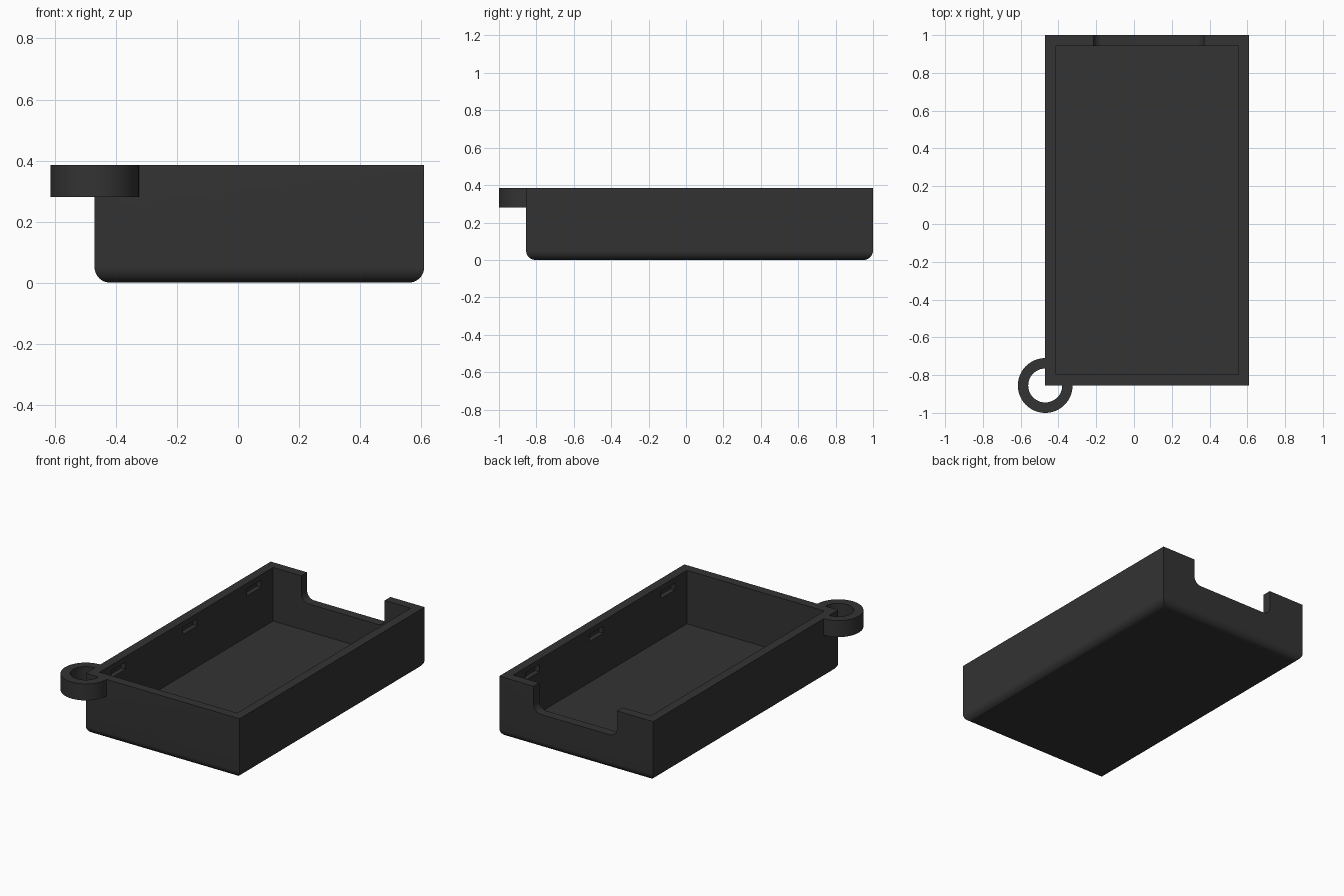
import bpy, bmesh, math

if "Cube" in bpy.data.objects:
    bpy.data.objects.remove(bpy.data.objects["Cube"])

X0, X1, Y0, Y1, H = -0.47, 0.61, -0.855, 1.0, 0.385   # outer tray
WALL, FLOOR, FILLET = 0.057, 0.045, 0.05

plastic = bpy.data.materials.new("charcoal plastic")
plastic.diffuse_color = (0.033, 0.033, 0.033, 1)
plastic.use_nodes = True
plastic.node_tree.nodes["Principled BSDF"].inputs["Base Color"].default_value = plastic.diffuse_color


def finish(bm, name):
    bmesh.ops.recalc_face_normals(bm, faces=bm.faces)
    me = bpy.data.meshes.new(name)
    bm.to_mesh(me)
    bm.free()
    ob = bpy.data.objects.new(name, me)
    bpy.context.collection.objects.link(ob)
    me.materials.append(plastic)
    return ob


def box(name, lo, hi, radius=0, pick=None):
    """Box between two corners; edges chosen by pick(a, b) are rounded."""
    bm = bmesh.new()
    bmesh.ops.create_cube(bm, size=1)
    for v in bm.verts:
        v.co = [lo[i] + (v.co[i] + 0.5) * (hi[i] - lo[i]) for i in range(3)]
    if radius:
        edges = [e for e in bm.edges if pick(e.verts[0].co, e.verts[1].co)]
        bmesh.ops.bevel(bm, geom=edges, offset=radius, segments=10,
                        profile=0.5, affect='EDGES')
    return finish(bm, name)


def ring(name, x, y, r_out, r_in, z0, z1, n=64):
    bm = bmesh.new()
    loops = [[bm.verts.new((x + r * math.cos(math.tau * i / n),
                            y + r * math.sin(math.tau * i / n), z))
              for i in range(n)]
             for r, z in ((r_out, z0), (r_out, z1), (r_in, z1), (r_in, z0))]
    for a, b in zip(loops, loops[1:] + loops[:1]):
        for i in range(n):
            j = (i + 1) % n
            bm.faces.new((a[i], a[j], b[j], b[i]))
    return finish(bm, name)


def combine(target, other, op):
    mod = target.modifiers.new(op.lower(), 'BOOLEAN')
    mod.operation, mod.object, mod.solver = op, other, 'EXACT'
    bpy.context.view_layer.objects.active = target
    bpy.ops.object.modifier_apply(modifier=mod.name)
    bpy.data.objects.remove(other)


# Tray block with rounded bottom edges
tray = box("tray", (X0, Y0, 0), (X1, Y1, H), FILLET,
           lambda a, b: max(a.z, b.z) < 0.01)

# Hanging ring around the front left corner
combine(tray, ring("hanging_ring", X0, Y0, 0.145, 0.09, 0.28, H), 'UNION')

# Hollow inside
combine(tray, box("cavity", (X0 + WALL, Y0 + WALL, FLOOR),
                  (X1 - WALL, Y1 - WALL, H + 0.2)), 'DIFFERENCE')

# Opening in the back wall with rounded lower corners
combine(tray, box("back_opening", (-0.215, Y1 - WALL - 0.03, 0.22),
                  (0.37, Y1 + 0.1, H + 0.1), FILLET,
                  lambda a, b: max(a.z, b.z) < 0.23 and abs(a.x - b.x) < 0.01),
        'DIFFERENCE')

# Snap slots recessed into both long walls
for y in (-0.61, 0.11, 0.75):
    for x in (X0 + WALL, X1 - WALL):
        combine(tray, box("snap_slot", (x - 0.03, y - 0.07, 0.305),
                          (x + 0.03, y + 0.07, 0.35)), 'DIFFERENCE')

bpy.ops.object.select_all(action='DESELECT')
tray.select_set(True)
bpy.context.view_layer.objects.active = tray
bpy.ops.object.shade_smooth_by_angle(angle=math.radians(30))
